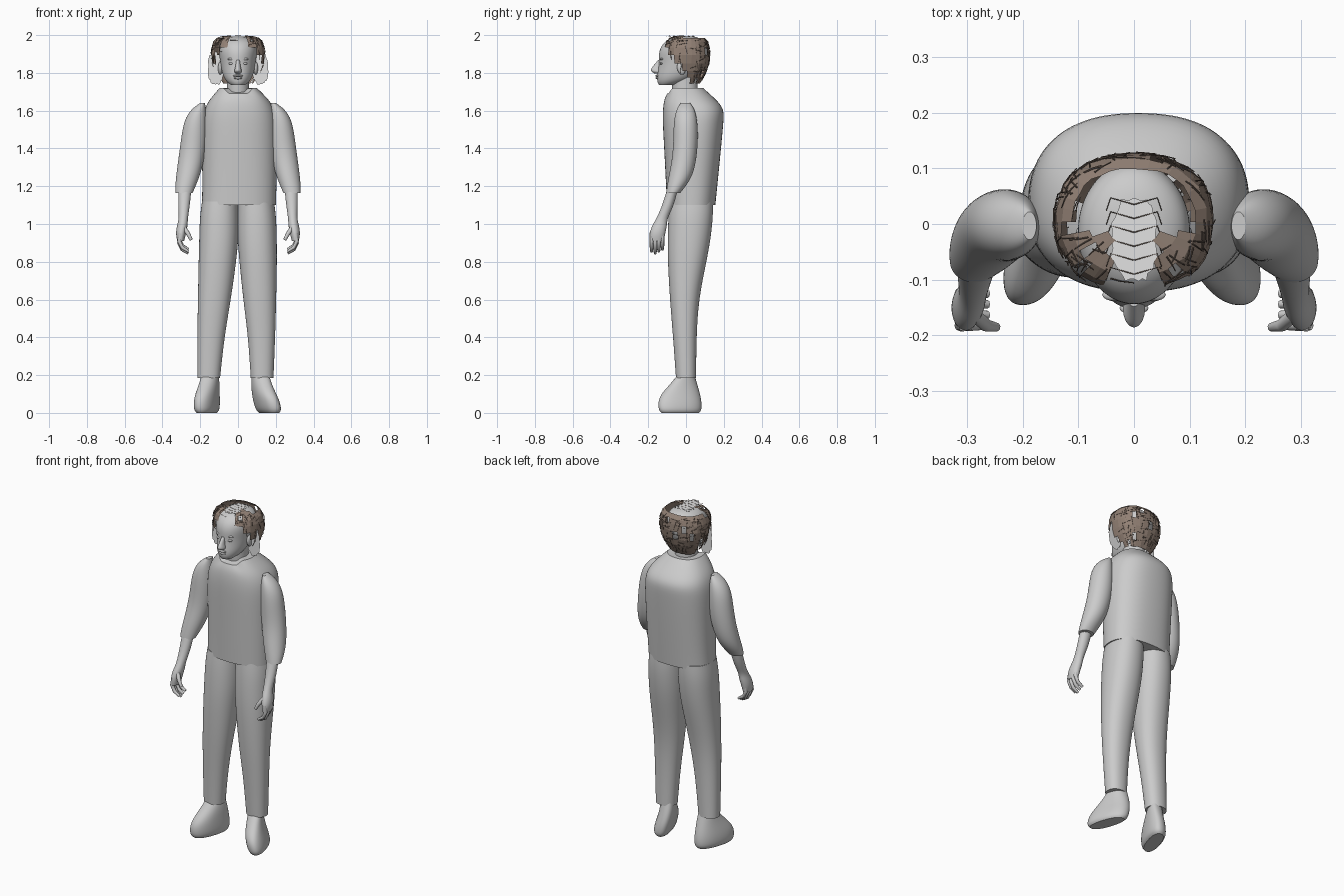
import bpy, bmesh, math, random
from mathutils import Matrix, Vector

random.seed(4)
if "Cube" in bpy.data.objects:
    bpy.data.objects.remove(bpy.data.objects["Cube"])


def material(name, colour):
    mat = bpy.data.materials.new(name)
    mat.use_nodes = True
    mat.diffuse_color = (*colour, 1)
    mat.node_tree.nodes["Principled BSDF"].inputs["Base Color"].default_value = (*colour, 1)
    return mat


grey = material("clay grey", (0.6, 0.6, 0.6))
pale = material("pale grey", (0.76, 0.76, 0.76))
brown = material("hair brown", (0.29, 0.22, 0.178))
deep = material("deep brown", (0.15, 0.112, 0.09))


def finish(name, bm, *mats):
    mesh = bpy.data.meshes.new(name)
    bm.to_mesh(mesh)
    bm.free()
    obj = bpy.data.objects.new(name, mesh)
    bpy.context.collection.objects.link(obj)
    for mat in mats:
        mesh.materials.append(mat)
    return obj


def superellipse(angle, power):
    c, s = math.cos(angle), math.sin(angle)
    return (math.copysign(abs(c) ** (2 / power), c),
            math.copysign(abs(s) ** (2 / power), s))


def loft(name, rings, power=2.0, sides=20, place=None):
    """Skin horizontal rings given as (z, x min, x max, y min, y max)."""
    bm = bmesh.new()
    crease = bm.edges.layers.float.new("crease_edge")
    # The cage sits slightly outside the subdivided surface
    cage = 1 + (1 - math.cos(math.tau / sides)) / 3
    loops = []
    for z, xa, xb, ya, yb in rings:
        loop = []
        for i in range(sides):
            u, v = superellipse(math.tau * i / sides, power)
            p = Vector(((xa + xb) / 2 + u * cage * (xb - xa) / 2,
                        (ya + yb) / 2 + v * cage * (yb - ya) / 2, z))
            loop.append(bm.verts.new(place(p) if place else p))
        loops.append(loop)
    for low, high in zip(loops, loops[1:]):
        for i in range(sides):
            j = (i + 1) % sides
            bm.faces.new((low[i], low[j], high[j], high[i])).smooth = True
    for loop in (loops[0], loops[-1]):
        cap = bm.faces.new(loop)
        for edge in cap.edges:
            edge[crease] = 1.0
    bmesh.ops.recalc_face_normals(bm, faces=bm.faces)
    smooth = finish(name, bm, grey).modifiers.new("smooth", "SUBSURF")
    smooth.levels = smooth.render_levels = 2


def ellipsoid(name, centre, size, tilt=0):
    bm = bmesh.new()
    matrix = (Matrix.Translation(centre) @ Matrix.Rotation(tilt, 4, "X")
              @ Matrix.Diagonal((*size, 1)))
    bmesh.ops.create_uvsphere(bm, u_segments=16, v_segments=10, radius=1, matrix=matrix)
    for face in bm.faces:
        face.smooth = True
    finish(name, bm, grey)


def ragged_plate(name, centre, across, along):
    """Flat pale card with a torn edge."""
    bm = bmesh.new()
    outline = []
    for i in range(40):
        u, v = superellipse(math.tau * i / 40, 2.4)
        jag = random.uniform(0.9, 1.04)
        outline.append(bm.verts.new(Vector(centre) + jag * (u * across + v * along)))
    bm.faces.new(outline)
    finish(name, bm, pale)


def tubes(name, paths, radius, mat, resolution=2):
    curve = bpy.data.curves.new(name, "CURVE")
    curve.dimensions = "3D"
    curve.bevel_depth = radius
    curve.bevel_resolution = resolution
    curve.use_fill_caps = True
    for path in paths:
        spline = curve.splines.new("POLY")
        spline.points.add(len(path) - 1)
        for point, (co, taper) in zip(spline.points, path):
            point.co = (*co, 1)
            point.radius = taper
    curve.materials.append(mat)
    bpy.context.collection.objects.link(bpy.data.objects.new(name, curve))


# Torso with a scooped neckline
def neckline(p):
    if p.z > 1.71 and p.y < -0.05 and abs(p.x) < 0.06:
        p.z -= 0.03
    return p


loft("torso", [
    (1.1, -0.19, 0.2, -0.1, 0.155), (1.2, -0.188, 0.203, -0.105, 0.165),
    (1.4, -0.19, 0.207, -0.115, 0.185), (1.54, -0.19, 0.207, -0.123, 0.198),
    (1.61, -0.178, 0.193, -0.122, 0.202), (1.66, -0.15, 0.162, -0.115, 0.158),
    (1.72, -0.097, 0.1, -0.1, 0.09)], power=2.4, sides=24, place=neckline)

# Limbs are defined on the -x side, then placed on either side
for side, label in ((-1, "right"), (1, "left")):
    def limb(p, side=side):
        return Vector((-side * p.x, p.y, p.z))

    def leg(p, side=side):
        lean = -0.035 * (1 - p.z / 0.85) if side > 0 and p.z < 0.85 else 0
        return limb(p) + Vector((lean, 0, 0))

    def foot(p, side=side):
        lean = -0.028 * min(1, p.z / 0.12) if side > 0 else 0
        return limb(Vector((p.x + 0.3 * p.y, p.y, p.z))) + Vector((lean, 0, 0))

    loft(label + "_trouser_leg", [
        (0.185, -0.215, -0.095, -0.053, 0.053), (0.4, -0.215, -0.073, -0.068, 0.055),
        (0.6, -0.212, -0.038, -0.085, 0.066), (0.8, -0.208, -0.01, -0.096, 0.108),
        (0.92, -0.205, 0.002, -0.097, 0.13), (1.04, -0.202, 0.004, -0.093, 0.143),
        (1.12, -0.19, 0.0, -0.085, 0.142)], power=2.2, place=leg)
    loft(label + "_shoe", [
        (0, -0.197, -0.115, -0.13, 0.068), (0.015, -0.213, -0.1, -0.145, 0.083),
        (0.06, -0.213, -0.098, -0.147, 0.082), (0.1, -0.207, -0.099, -0.132, 0.074),
        (0.15, -0.197, -0.1, -0.085, 0.06), (0.2, -0.19, -0.105, -0.045, 0.045)],
        power=2.3, place=foot)
    loft(label + "_sleeve", [
        (1.165, -0.33, -0.24, -0.105, -0.03), (1.2, -0.332, -0.225, -0.1, -0.002),
        (1.26, -0.327, -0.2, -0.09, 0.038), (1.36, -0.313, -0.175, -0.07, 0.058),
        (1.46, -0.3, -0.165, -0.067, 0.064), (1.55, -0.285, -0.165, -0.064, 0.06),
        (1.61, -0.247, -0.17, -0.05, 0.045), (1.64, -0.2, -0.175, -0.028, 0.022)],
        place=limb)
    loft(label + "_forearm_and_palm", [
        (0.91, -0.322, -0.285, -0.19, -0.118), (0.95, -0.33, -0.275, -0.194, -0.11),
        (0.995, -0.322, -0.266, -0.178, -0.1), (1.03, -0.312, -0.266, -0.155, -0.1),
        (1.1, -0.317, -0.255, -0.125, -0.062), (1.2, -0.315, -0.245, -0.095, -0.04)],
        sides=14, place=limb)

    # Curled fingers and thumb
    fingers = []
    for k in range(4):
        y = -0.182 + 0.019 * k
        drop = 0.01 * abs(k - 1)
        fingers.append([(limb(Vector((x, y, z + drop))), r) for x, z, r in (
            (-0.305, 0.94, 1), (-0.312, 0.9, 1), (-0.295, 0.865, 0.95), (-0.262, 0.845, 0.7))])
    fingers.append([(limb(Vector(p)), r) for p, r in (
        ((-0.29, -0.16, 0.985), 1.2), ((-0.265, -0.182, 0.95), 1.1),
        ((-0.247, -0.185, 0.915), 0.8))])
    tubes(label + "_fingers", fingers, 0.0105, grey)

    # Facial features and loose side lock
    ellipsoid(label + "_ear", (side * 0.094, -0.025, 1.825), (0.012, 0.022, 0.035), 0.2)
    ellipsoid(label + "_eyelid", (side * 0.035, -0.129, 1.85), (0.016, 0.01, 0.007))
    ellipsoid(label + "_brow", (side * 0.035, -0.127, 1.873), (0.022, 0.011, 0.007))
    ragged_plate(label + "_side_lock", (side * 0.118, -0.02, 1.825),
                 Vector((0.042, 0, 0)), Vector((0, 0, 0.09)))

# Head and neck
loft("neck", [(1.64, -0.065, 0.065, -0.065, 0.07), (1.72, -0.058, 0.058, -0.075, 0.06),
              (1.8, -0.058, 0.058, -0.075, 0.06)])
loft("head", [
    (1.735, -0.035, 0.035, -0.142, -0.06), (1.75, -0.058, 0.058, -0.152, 0.0),
    (1.78, -0.078, 0.078, -0.154, 0.055), (1.82, -0.088, 0.088, -0.147, 0.088),
    (1.86, -0.094, 0.094, -0.143, 0.106), (1.9, -0.1, 0.1, -0.145, 0.112),
    (1.94, -0.102, 0.102, -0.133, 0.11), (1.97, -0.088, 0.088, -0.106, 0.098),
    (1.988, -0.055, 0.055, -0.068, 0.065), (1.993, -0.02, 0.02, -0.03, 0.03)])
loft("nose", [
    (1.798, -0.014, 0.014, -0.168, -0.12), (1.806, -0.021, 0.021, -0.183, -0.12),
    (1.816, -0.019, 0.019, -0.188, -0.12), (1.835, -0.013, 0.013, -0.175, -0.12),
    (1.868, -0.01, 0.01, -0.148, -0.12)], sides=12)
ellipsoid("upper_lip", (0, -0.151, 1.785), (0.026, 0.011, 0.006))
ellipsoid("lower_lip", (0, -0.15, 1.773), (0.022, 0.011, 0.007))
ragged_plate("parting", (0, -0.028, 1.9955), Vector((0.042, 0, 0)), Vector((0, 0.078, 0)))

# Hair follows a shell around the skull: (relative radius, height)
PROFILE = [(0.34, 1.997), (0.56, 1.995), (0.78, 1.986), (0.92, 1.965), (0.98, 1.935),
           (1.0, 1.895), (0.96, 1.85), (0.86, 1.81), (0.72, 1.775), (0.58, 1.745)]


def shell(angle, t, swell=1.0):
    t = max(0, min(t, len(PROFILE) - 1.001))
    (ra, za), (rb, zb) = PROFILE[int(t)], PROFILE[int(t) + 1]
    f = t - int(t)
    u, v = superellipse(angle, 2.3)
    r = (ra + (rb - ra) * f) * swell
    return Vector((0.142 * u * r, 0.004 + 0.122 * v * r, za + (zb - za) * f))


def has_hair(p):
    if p.y < -0.02 and abs(p.x) < 0.042:
        return False
    if p.y < -0.06:
        return p.z > 1.97 - 1.1 * (abs(p.x) - 0.042)
    if p.y > -0.02 and p.z > 1.978:
        return False
    return p.z > 1.87 - 1.3 * (p.y + 0.06)


bm = bmesh.new()
SEGMENTS = 36
grid = [[bm.verts.new(shell(math.tau * i / SEGMENTS, t, random.uniform(0.98, 1.02)))
         for i in range(SEGMENTS)] for t in range(len(PROFILE))]
for upper, lower in zip(grid, grid[1:]):
    for i in range(SEGMENTS):
        j = (i + 1) % SEGMENTS
        corners = (upper[i], lower[i], lower[j], upper[j])
        middle = sum((v.co for v in corners), Vector()) / 4
        if has_hair(middle) and random.random() > 0.08:
            bm.faces.new(corners)
bmesh.ops.delete(bm, geom=[v for v in bm.verts if not v.link_faces], context="VERTS")
finish("hair_cards", bm, brown)

# Thin strands, running mostly along or around the hair
strands = []
while len(strands) < 170:
    angle, t = random.uniform(0, math.tau), random.uniform(0.5, 8)
    if has_hair(shell(angle, t)):
        turn, fall = random.choice(((0.06, 1.1), (-0.06, 1.1), (0.3, 0.1), (-0.3, 0.3)))
        strands.append([(shell(angle + turn * k, t + fall * k, 1.01 + 0.02 * k), 1 - 0.4 * k)
                        for k in (0, 0.5, 1)])
# Zigzag strands over the parting
for k in range(6):
    y = -0.09 + 0.025 * k
    for side in (-1, 1):
        strands.append([((0, y, 1.996), 0.7), ((side * 0.042, y + 0.012, 1.995), 0.7),
                        ((side * 0.05, y - 0.012, 1.992), 0.5)])
tubes("hair_strands", strands, 0.0014, deep, 0)
